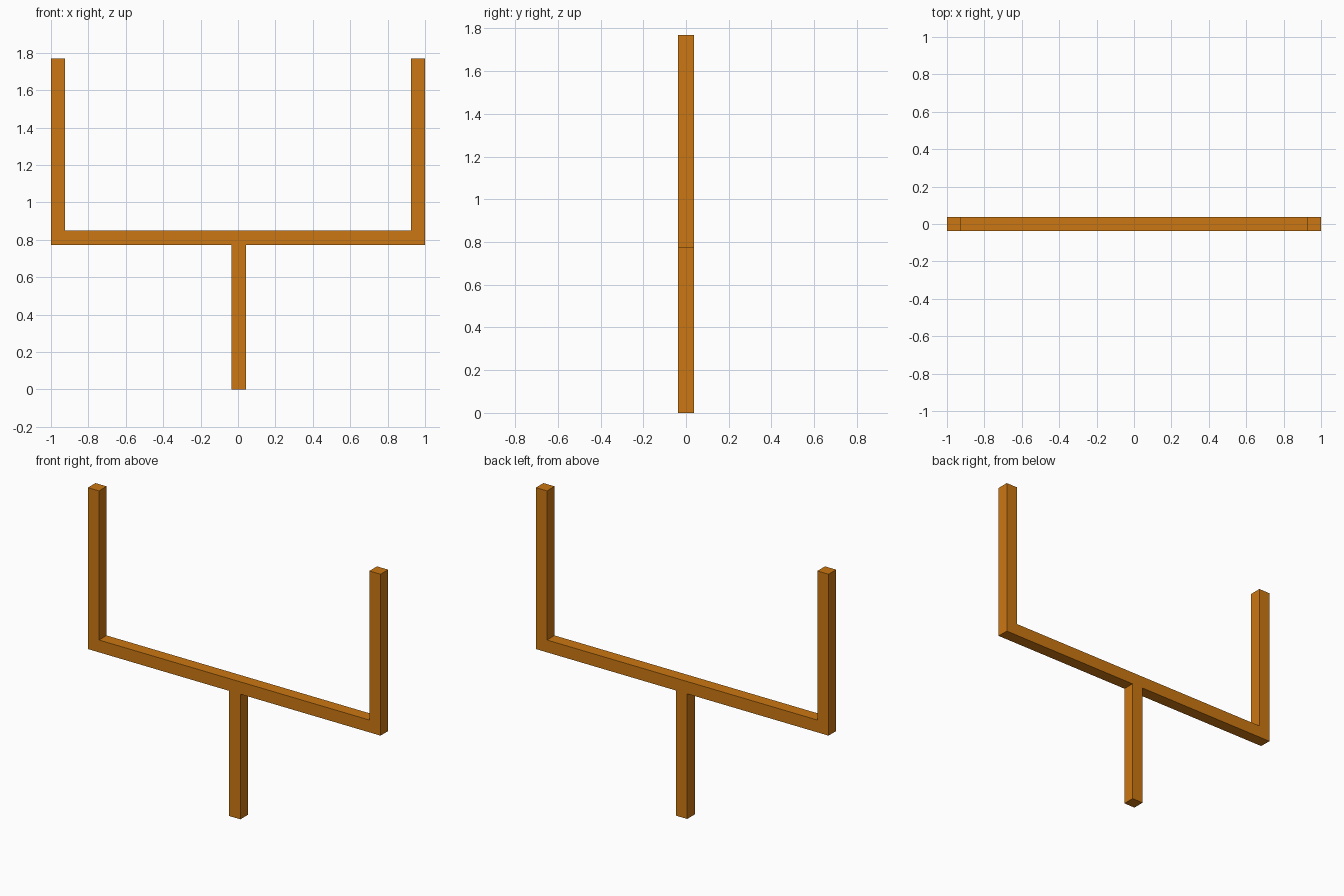
import bpy
import bmesh
from mathutils import Vector

cube = bpy.data.objects.get("Cube")
if cube:
    bpy.data.objects.remove(cube, do_unlink=True)

# Overall dimensions
HALF_WIDTH, HEIGHT = 1.0, 1.77
BEAM, DEPTH = 0.076, 0.074
BAR_BOTTOM = 0.773
POST_X = 0.004

# Paint
paint = bpy.data.materials.new("orange_paint")
paint.use_nodes = True
color = (0.60, 0.185, 0.006, 1.0)
paint.diffuse_color = color
paint.node_tree.nodes["Principled BSDF"].inputs["Base Color"].default_value = color

# Fork outline: two uprights and a crossbar, with the post stepping out below
inner, bar_top = HALF_WIDTH - BEAM, BAR_BOTTOM + BEAM
right_side = [(-inner, bar_top), (-inner, HEIGHT), (-HALF_WIDTH, HEIGHT), (-HALF_WIDTH, BAR_BOTTOM)]
left_side = [(-x, z) for x, z in reversed(right_side)]
post_left, post_right = POST_X - BEAM / 2, POST_X + BEAM / 2
post = [(post_left, BAR_BOTTOM), (post_left, 0), (post_right, 0), (post_right, BAR_BOTTOM)]
outline = right_side + post + left_side

# Extrude the outline into one solid square-section frame
bm = bmesh.new()
face = bm.faces.new([bm.verts.new((x, -DEPTH / 2, z)) for x, z in outline])
extruded = bmesh.ops.extrude_face_region(bm, geom=[face], use_keep_orig=True)
back = [v for v in extruded["geom"] if isinstance(v, bmesh.types.BMVert)]
bmesh.ops.translate(bm, verts=back, vec=Vector((0, DEPTH, 0)))
bmesh.ops.recalc_face_normals(bm, faces=bm.faces)

mesh = bpy.data.meshes.new("goal_frame")
bm.to_mesh(mesh)
bm.free()
mesh.materials.append(paint)
goal_frame = bpy.data.objects.new("goal_frame", mesh)
bpy.context.collection.objects.link(goal_frame)
